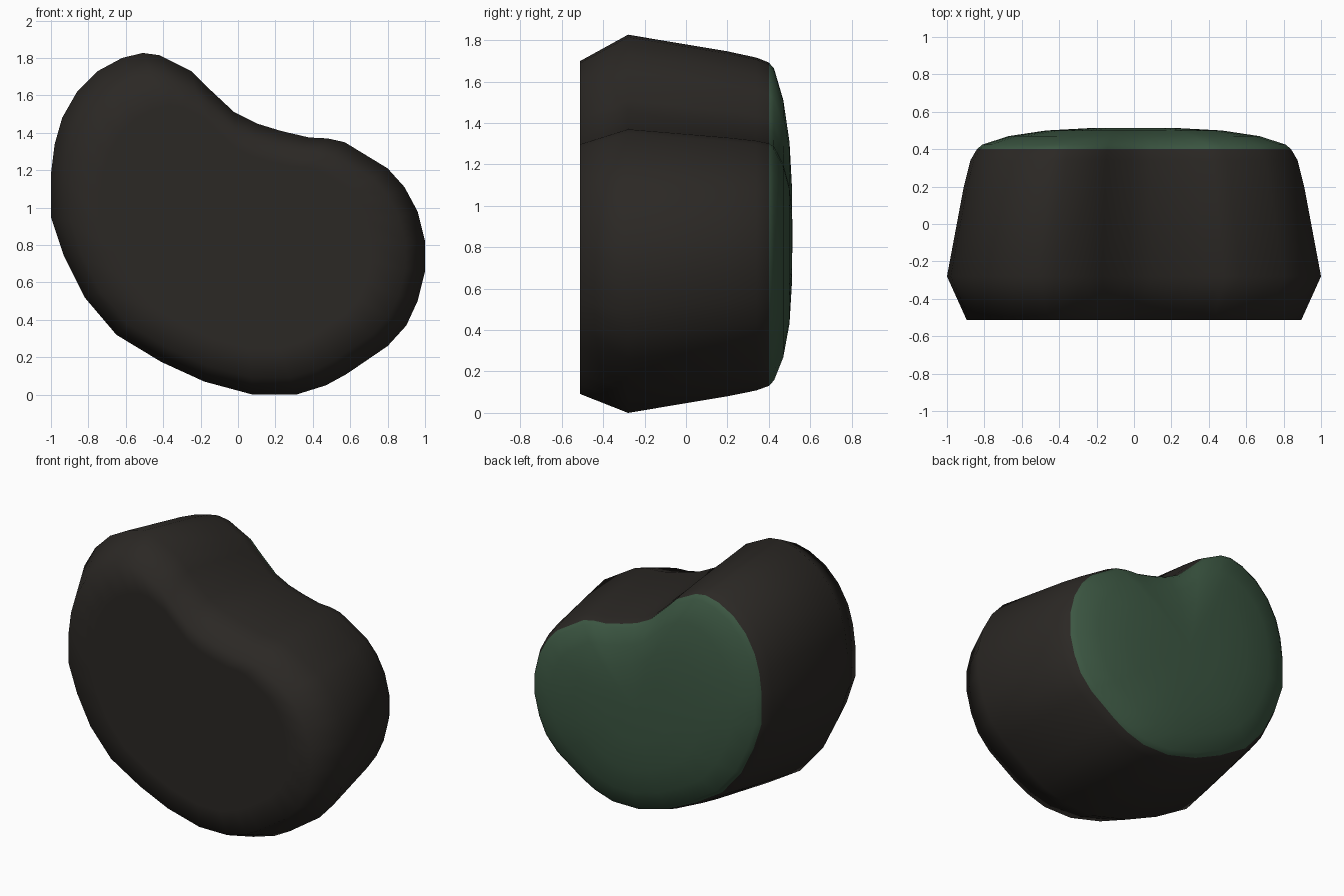
import bpy, bmesh

# Kidney-shaped outline (x, z) at the widest section
OUTLINE = [
    (-1, 0.95), (-1, 1.18), (-0.98, 1.34), (-0.94, 1.48), (-0.86, 1.62),
    (-0.75, 1.73), (-0.62, 1.80), (-0.51, 1.827), (-0.42, 1.815), (-0.25, 1.73),
    (-0.17, 1.65), (-0.02, 1.51), (0.10, 1.45), (0.23, 1.41), (0.38, 1.375),
    (0.48, 1.37), (0.57, 1.35), (0.80, 1.21), (0.89, 1.11), (0.96, 0.98),
    (1, 0.82), (1, 0.66), (0.96, 0.50), (0.90, 0.37), (0.80, 0.26),
    (0.58, 0.11), (0.47, 0.05), (0.31, 0), (0.08, 0), (-0.18, 0.07),
    (-0.41, 0.175), (-0.65, 0.32), (-0.82, 0.52), (-0.93, 0.74)]
CENTRE_Z = 0.913

# Sections front to back: y, x scale, z scale, z centre
SECTIONS = [
    (-0.512, 0.40, 0.40, 0.89), (-0.512, 0.72, 0.71, 0.89),
    (-0.512, 0.895, 0.88, 0.895), (-0.28, 1.0, 1.0, 0.913),
    (0.20, 0.91, 0.912, 0.913), (0.34, 0.875, 0.88, 0.912),
    (0.40, 0.84, 0.855, 0.911), (0.425, 0.81, 0.825, 0.91),
    (0.47, 0.67, 0.68, 0.89), (0.50, 0.47, 0.48, 0.87),
    (0.512, 0.25, 0.25, 0.86)]
FIRST_GREEN = 6


def material(name, color):
    mat = bpy.data.materials.new(name)
    mat.diffuse_color = (*color, 1)
    return mat


# Loft the outline through the sections
bm = bmesh.new()
rings = []
for y, sx, sz, cz in SECTIONS:
    rings.append([bm.verts.new((x * sx, y, cz + (z - CENTRE_Z) * sz)) for x, z in OUTLINE])
n = len(OUTLINE)
for k in range(len(rings) - 1):
    a, b = rings[k], rings[k + 1]
    for i in range(n):
        j = (i + 1) % n
        face = bm.faces.new((a[i], a[j], b[j], b[i]))
        face.material_index = int(k >= FIRST_GREEN)

# Close the flat front and the domed back with centre fans
for ring, y, z, mat in ((rings[0], -0.512, 0.87, 0), (rings[-1], 0.514, 0.85, 1)):
    tip = bm.verts.new((0, y, z))
    for i in range(n):
        bm.faces.new((ring[i], ring[(i + 1) % n], tip)).material_index = mat

for face in bm.faces:
    face.smooth = True
bmesh.ops.recalc_face_normals(bm, faces=bm.faces)
mesh = bpy.data.meshes.new("kidney_body")
bm.to_mesh(mesh)
bm.free()
mesh.materials.append(material("dark_brown", (0.024, 0.021, 0.018)))
mesh.materials.append(material("back_green", (0.045, 0.095, 0.055)))
body = bpy.data.objects.new("kidney_body", mesh)
bpy.context.collection.objects.link(body)
